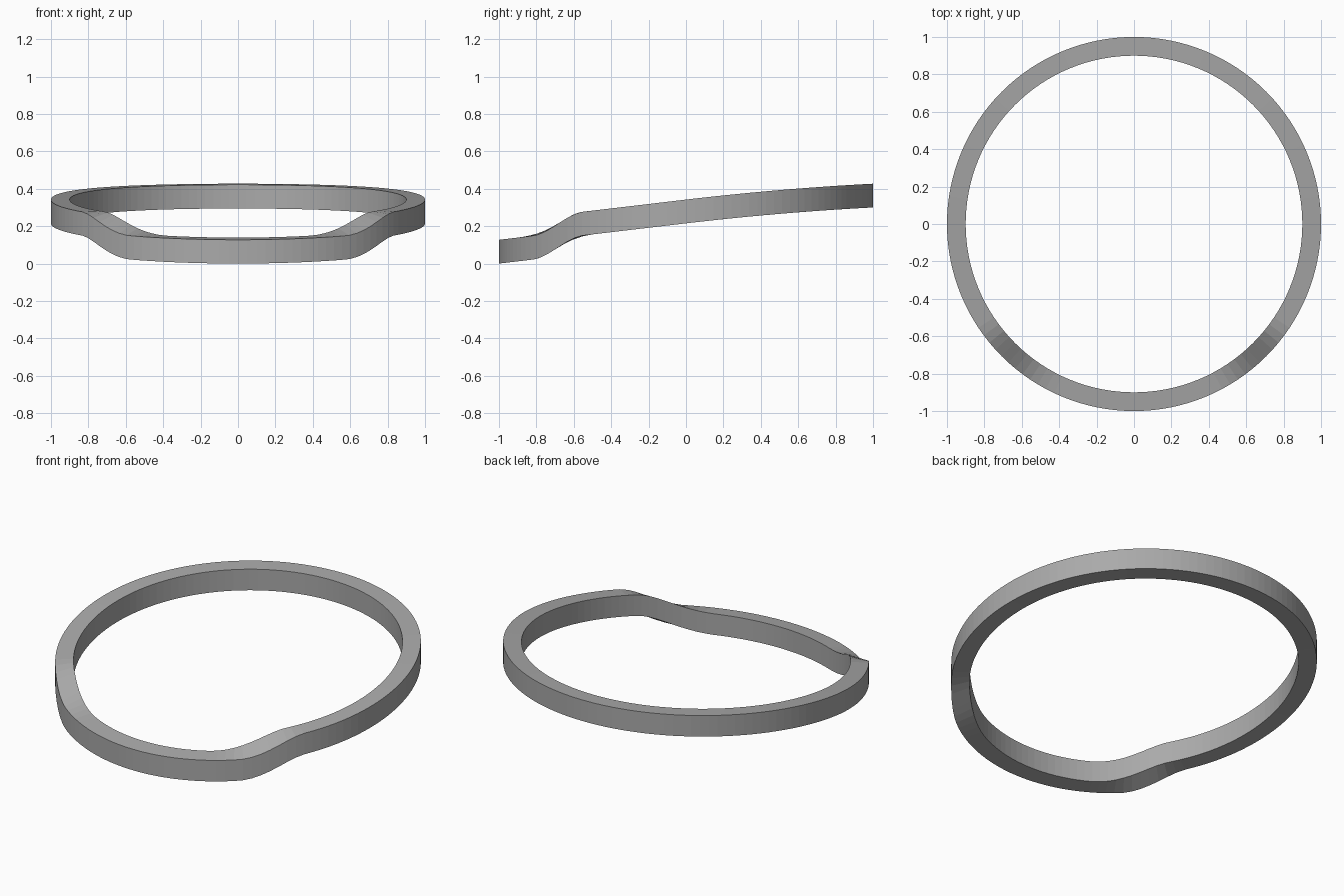
import bpy, bmesh
from math import cos, sin, tau

cube = bpy.data.objects.get("Cube")
if cube:
    bpy.data.objects.remove(cube, do_unlink=True)

SEGMENTS = 128
OUTER, INNER, HEIGHT = 1.0, 0.9, 0.127


def underside(y):
    """Gentle rise to the back, with a smooth step down at the front."""
    slope = 0.215 + 0.118 * y
    if y > 0:
        slope -= 0.033 * y * y
    t = min(max((y + 0.82) / 0.27, 0), 1)
    return slope - 0.097 * (1 - t * t * (3 - 2 * t))


# Plain grey material
grey = bpy.data.materials.new("grey")
grey.use_nodes = True
colour = (0.4, 0.4, 0.4, 1)
grey.diffuse_color = colour
grey.node_tree.nodes["Principled BSDF"].inputs["Base Color"].default_value = colour

# Rectangular section swept round a circle, its height following the front-to-back profile
bm = bmesh.new()
section = [(OUTER, 0), (OUTER, HEIGHT), (INNER, HEIGHT), (INNER, 0)]
rings = []
for i in range(SEGMENTS):
    a = tau * i / SEGMENTS
    rings.append([bm.verts.new((r * cos(a), r * sin(a), underside(r * sin(a)) + h))
                  for r, h in section])
for i, ring in enumerate(rings):
    following = rings[(i + 1) % SEGMENTS]
    for j in range(4):
        k = (j + 1) % 4
        bm.faces.new((ring[j], following[j], following[k], ring[k]))
bmesh.ops.recalc_face_normals(bm, faces=bm.faces)

mesh = bpy.data.meshes.new("stepped_ring")
bm.to_mesh(mesh)
bm.free()
mesh.materials.append(grey)
ring_object = bpy.data.objects.new("stepped_ring", mesh)
bpy.context.collection.objects.link(ring_object)
